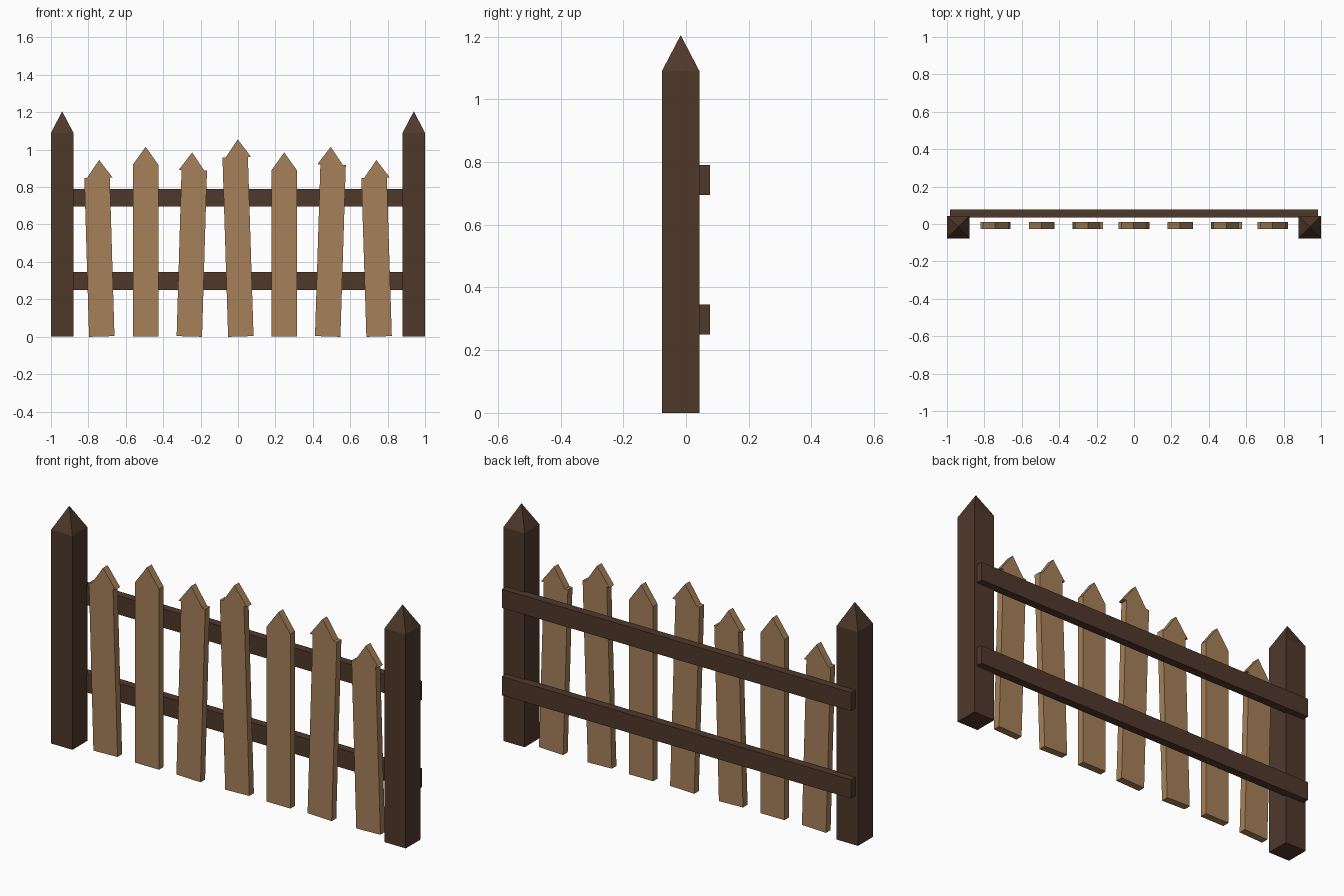
import bpy, bmesh
from math import radians
from mathutils import Matrix, Vector

if "Cube" in bpy.data.objects:
    bpy.data.objects.remove(bpy.data.objects["Cube"])


def material(name, color):
    m = bpy.data.materials.new(name)
    m.diffuse_color = (*color, 1)
    m.use_nodes = True
    m.node_tree.nodes["Principled BSDF"].inputs["Base Color"].default_value = m.diffuse_color
    return m


DARK = material("dark_wood", (0.08, 0.04, 0.024))
LIGHT = material("light_wood", (0.38, 0.22, 0.10))


def finish(bm, name, mat):
    bmesh.ops.recalc_face_normals(bm, faces=bm.faces)
    me = bpy.data.meshes.new(name)
    bm.to_mesh(me)
    bm.free()
    me.materials.append(mat)
    ob = bpy.data.objects.new(name, me)
    bpy.context.collection.objects.link(ob)


def box(bm, center, size, tilt=0):
    m = (Matrix.Translation(center) @ Matrix.Rotation(tilt, 4, 'Y')
         @ Matrix.Diagonal((*size, 1)))
    return bmesh.ops.create_cube(bm, size=1, matrix=m)["verts"]


# Corner posts with pyramid caps
for side, x in (("left", -0.94), ("right", 0.94)):
    bm = bmesh.new()
    box(bm, (x, -0.017, 0.545), (0.12, 0.12, 1.09))
    top = max(bm.faces, key=lambda f: f.calc_center_median().z)
    poked = bmesh.ops.poke(bm, faces=[top])
    poked["verts"][0].co.z = 1.205
    finish(bm, side + "_post", DARK)

# Horizontal rails behind the posts
for name, z in (("lower_rail", 0.298), ("upper_rail", 0.743)):
    bm = bmesh.new()
    box(bm, (0, 0.056, z), (1.97, 0.042, 0.095))
    finish(bm, name, DARK)

# Pickets: slightly tilted boards, each with its own pointed head
W, T, Y, HEAD = 0.136, 0.037, -0.009, 0.095
boards = [(0.85, -1.7), (0.92, 0), (0.89, 1.7), (0.96, -1.8),
          (0.89, 0), (0.92, 1.8), (0.85, -1.8)]
for i, (h, deg) in enumerate(boards):
    x, tilt = (i - 3) * 0.247, radians(deg)
    bm = bmesh.new()
    box(bm, (x, Y, h / 2 + 0.001), (W, T, h), tilt)
    finish(bm, f"picket_board_{i + 1}", LIGHT)

    # triangular prism head, turned about its own middle
    bm = bmesh.new()
    m = (Matrix.Translation((x, Y, h + HEAD / 2))
         @ Matrix.Rotation(tilt, 4, 'Y'))
    profile = [(-W / 2, -HEAD / 2), (W / 2, -HEAD / 2), (0, HEAD / 2)]
    face = bm.faces.new([bm.verts.new(m @ Vector((px, -T / 2, pz)))
                         for px, pz in profile])
    ext = bmesh.ops.extrude_face_region(bm, geom=[face], use_keep_orig=True)
    bmesh.ops.translate(bm, vec=(0, T, 0), verts=[
        v for v in ext["geom"] if isinstance(v, bmesh.types.BMVert)])
    finish(bm, f"picket_head_{i + 1}", LIGHT)
